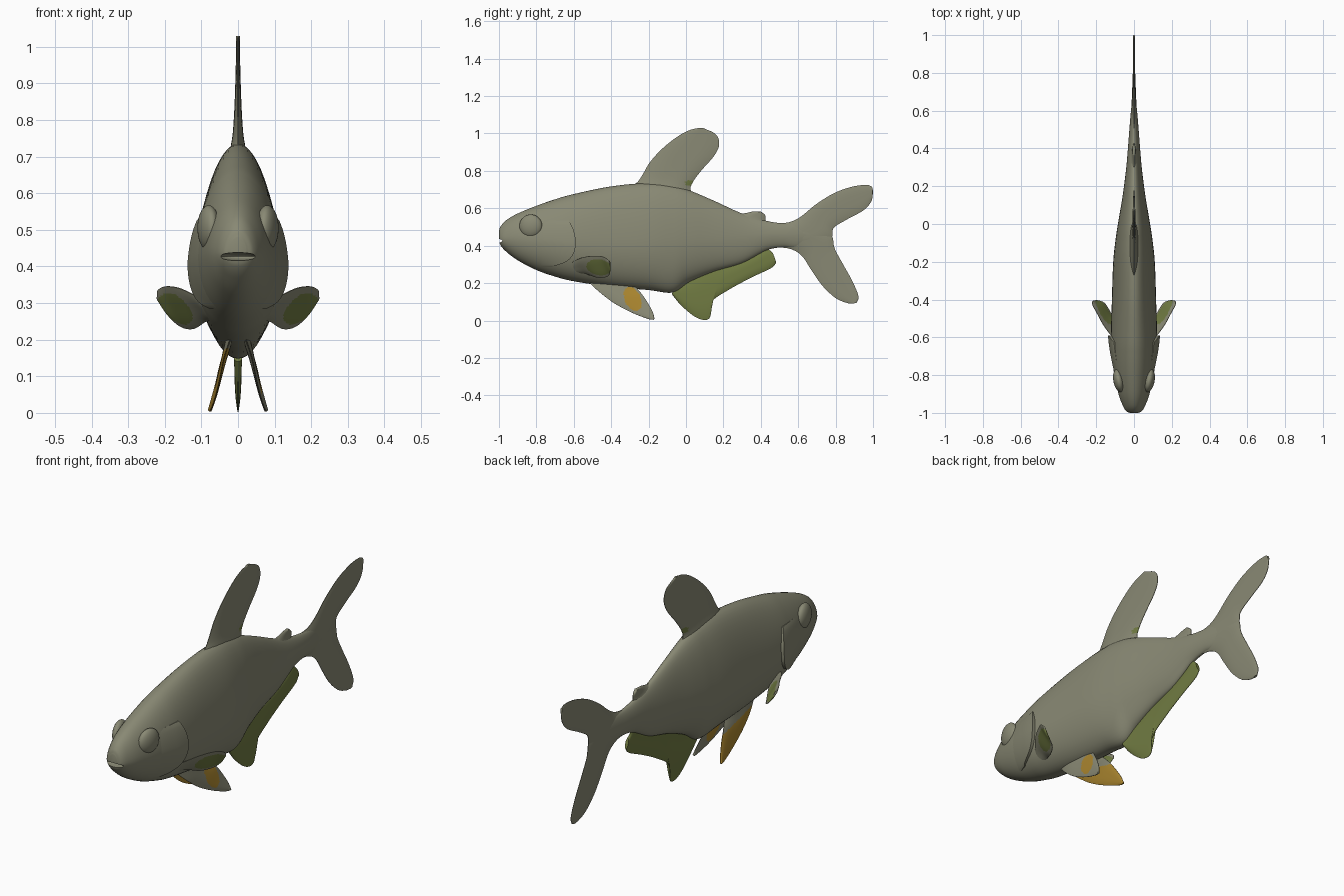
import bpy, bmesh, math
from mathutils import Vector

if "Cube" in bpy.data.objects:
    bpy.data.objects.remove(bpy.data.objects["Cube"])


def material(name, rgb):
    m = bpy.data.materials.new(name)
    m.diffuse_color = (*rgb, 1)
    m.use_nodes = True
    m.node_tree.nodes["Principled BSDF"].inputs["Base Color"].default_value = m.diffuse_color
    return m


GREY = material("olive grey", (0.25, 0.25, 0.175))
GREEN = material("fin green", (0.165, 0.20, 0.055))
ORANGE = material("fin orange", (0.40, 0.235, 0.028))


def spline(points, n):
    """n + 1 samples along a Catmull-Rom curve of any dimension."""
    p = [tuple(2 * a - b for a, b in zip(points[0], points[1]))] + list(points)
    p.append(tuple(2 * a - b for a, b in zip(points[-1], points[-2])))
    out = []
    for k in range(n + 1):
        s = k / n * (len(points) - 1)
        i = min(int(s), len(points) - 2)
        t = s - i
        out.append(tuple(
            0.5 * (2 * b + (c - a) * t + (2 * a - 5 * b + 4 * c - d) * t * t
                   + (3 * b - a - 3 * c + d) * t ** 3)
            for a, b, c, d in zip(*p[i:i + 4])))
    return out


def loft(name, rings, mats=(GREY,), rule=None, angle=50):
    """Closed skin through rings of equal length."""
    bm = bmesh.new()
    vs = [[bm.verts.new(p) for p in r] for r in rings]
    n = len(rings[0])
    for a, b in zip(vs, vs[1:]):
        for j in range(n):
            bm.faces.new((a[j], a[(j + 1) % n], b[(j + 1) % n], b[j]))
    bm.faces.new(vs[0])
    bm.faces.new(vs[-1])
    bmesh.ops.recalc_face_normals(bm, faces=bm.faces)
    if rule:
        for f in bm.faces:
            f.material_index = int(rule(f.calc_center_median()))
    me = bpy.data.meshes.new(name)
    bm.to_mesh(me)
    bm.free()
    for m in mats:
        me.materials.append(m)
    ob = bpy.data.objects.new(name, me)
    bpy.context.collection.objects.link(ob)
    smooth(ob, angle)
    return ob


def smooth(ob, angle):
    bpy.ops.object.select_all(action='DESELECT')
    ob.select_set(True)
    bpy.context.view_layer.objects.active = ob
    bpy.ops.object.shade_smooth_by_angle(angle=math.radians(angle))


def fin(name, lead, trail, base, tip, mats=(GREY,), rule=None, n=48, m=26):
    """Thin lens-shaped blade between a leading and a trailing edge."""
    to3 = lambda pts: [Vector(p if len(p) == 3 else (0, *p)) for p in pts]
    a, b = to3(spline(lead, n)), to3(spline(trail, n))
    k = n // 2
    normal = (b[k] - a[k]).cross(a[k + 4] + b[k + 4] - a[k - 4] - b[k - 4]).normalized()
    rings = []
    for i in range(n + 1):
        h = tip + (base - tip) * (1 - i / n) ** 3
        mid = [a[i].lerp(b[i], j / m) for j in range(m + 1)]
        off = [normal * (0.0012 + h * (1 - abs(2 * j / m - 1) ** 3)) for j in range(m + 1)]
        rings.append([p + o for p, o in zip(mid, off)]
                     + [p - o for p, o in reversed(list(zip(mid, off)))])
    return loft(name, rings, mats, rule)


def ellipse(cy, cz, ry, rz, tilt=0):
    """Rule: true inside a tilted ellipse in side view."""
    c, s = math.cos(tilt), math.sin(tilt)

    def inside(p):
        y, z = p.y - cy, p.z - cz
        return ((y * c + z * s) / ry) ** 2 + ((z * c - y * s) / rz) ** 2 < 1
    return inside


# Body: rows of y, top, bottom, widest height, half width
PROFILE = [
    (-1.00, 0.480, 0.425, 0.445, 0.022), (-0.99, 0.505, 0.400, 0.44, 0.042),
    (-0.96, 0.537, 0.367, 0.44, 0.060), (-0.90, 0.572, 0.322, 0.44, 0.082),
    (-0.80, 0.613, 0.270, 0.43, 0.104), (-0.70, 0.648, 0.235, 0.42, 0.117),
    (-0.60, 0.676, 0.210, 0.41, 0.122), (-0.40, 0.717, 0.180, 0.40, 0.117),
    (-0.20, 0.735, 0.163, 0.40, 0.110), (-0.07, 0.722, 0.150, 0.41, 0.096),
    (0.02, 0.695, 0.207, 0.42, 0.082), (0.15, 0.640, 0.262, 0.43, 0.060),
    (0.30, 0.572, 0.307, 0.44, 0.041), (0.43, 0.533, 0.375, 0.455, 0.030),
    (0.52, 0.519, 0.392, 0.455, 0.023), (0.60, 0.515, 0.390, 0.455, 0.016),
    (0.72, 0.490, 0.420, 0.455, 0.004)]
ROWS = spline(PROFILE, 128)


def ring(row, n=48):
    y, top, bot, zc, w = row
    pts = []
    for k in range(n):
        a = 2 * math.pi * k / n
        s = math.sin(a)
        x = w * math.cos(a) * (1 - 0.1 * max(s, 0))
        pts.append((x, y, zc + s * (top - zc if s > 0 else zc - bot)))
    return pts


def half_width(y, z):
    """Half width of the body at a point in side view."""
    _, top, bot, zc, w = min(ROWS, key=lambda r: abs(r[0] - y))
    for r, q in zip(ROWS, ROWS[1:]):
        if r[0] <= y <= q[0]:
            t = (y - r[0]) / (q[0] - r[0])
            _, top, bot, zc, w = [u + (v - u) * t for u, v in zip(r, q)]
            break
    s = (z - zc) / (top - zc if z > zc else zc - bot)
    return w * math.sqrt(max(0, 1 - s * s)) * (1 - 0.1 * max(s, 0))


body = loft("body", [ring(r) for r in ROWS], angle=40)

# Mouth slit cut into the snout
bpy.ops.mesh.primitive_uv_sphere_add(segments=32, ring_count=16, location=(0, -1.0, 0.427))
cutter = bpy.context.object
cutter.name = "mouth_cutter"
cutter.scale = (0.052, 0.045, 0.011)
cutter.hide_render = True
bpy.context.view_layer.objects.active = body
mod = body.modifiers.new("mouth", 'BOOLEAN')
mod.object, mod.operation, mod.solver = cutter, 'DIFFERENCE', 'EXACT'
bpy.ops.object.modifier_apply(modifier="mouth")
bpy.data.objects.remove(cutter)

# Gill covers: raised shells following the head; eyes: low bulges
GILL = spline([(-0.72, 0.285), (-0.64, 0.315), (-0.60, 0.36), (-0.59, 0.42),
               (-0.60, 0.48), (-0.625, 0.535)], 24)
for s, side in ((1, "right"), (-1, "left")):
    rings = []
    for i, (ye, z) in enumerate(GILL):
        rise = 0.004 + 0.012 * math.sin(math.pi * i / 24) ** 0.5
        outer, inner = [], []
        for k in range(17):
            t = k / 16
            y = -0.80 + (ye + 0.80) * t
            w = half_width(y, z)
            outer.append((s * (w - 0.003 + (rise + 0.003) * t), y, z))
            inner.append((s * max(w - 0.02, 0), y, z))
        rings.append(outer + inner[::-1])
    loft("gill_cover_" + side, rings, angle=40)

    bpy.ops.mesh.primitive_uv_sphere_add(segments=32, ring_count=20,
                                         location=(s * 0.080, -0.83, 0.505))
    eye = bpy.context.object
    eye.name = "eye_" + side
    eye.scale = (0.029, 0.062, 0.062)
    eye.rotation_euler = (0, 0, s * -0.2)
    eye.data.materials.append(GREY)
    smooth(eye, 60)

# Dorsal fin
fin("dorsal_fin",
    [(-0.33, 0.69), (-0.265, 0.735), (-0.235, 0.775), (-0.19, 0.85),
     (-0.12, 0.925), (-0.04, 0.987), (0.02, 1.018), (0.07, 1.03)],
    [(0.06, 0.65), (0.025, 0.70), (0.04, 0.745), (0.085, 0.805),
     (0.15, 0.88), (0.177, 0.94), (0.16, 0.995), (0.09, 1.03)],
    0.030, 0.004, (GREY, GREEN), ellipse(0.02, 0.735, 0.025, 0.015))

# Small fatty fin in front of the tail
fin("adipose_fin",
    [(0.25, 0.57), (0.31, 0.573), (0.36, 0.583), (0.395, 0.583)],
    [(0.45, 0.50), (0.426, 0.53), (0.425, 0.56), (0.405, 0.58)], 0.016, 0.007)

# Tail fin: two lobes overlapping at the root
fin("tail_upper_lobe",
    [(0.48, 0.517), (0.56, 0.528), (0.62, 0.56), (0.70, 0.625), (0.80, 0.685),
     (0.90, 0.718), (0.97, 0.724), (0.995, 0.715)],
    [(0.55, 0.40), (0.69, 0.40), (0.775, 0.44), (0.79, 0.495), (0.86, 0.54),
     (0.95, 0.59), (0.992, 0.64), (1.0, 0.695)], 0.016, 0.004)
fin("tail_lower_lobe",
    [(0.48, 0.393), (0.56, 0.382), (0.62, 0.345), (0.67, 0.27), (0.73, 0.185),
     (0.80, 0.12), (0.86, 0.094), (0.89, 0.09)],
    [(0.55, 0.50), (0.69, 0.50), (0.775, 0.46), (0.795, 0.385), (0.84, 0.30),
     (0.89, 0.21), (0.922, 0.13), (0.913, 0.095)], 0.016, 0.004)

# Anal fin
fin("anal_fin",
    [(-0.07, 0.16), (-0.04, 0.19), (0.02, 0.215), (0.09, 0.248), (0.16, 0.272),
     (0.23, 0.292), (0.30, 0.315), (0.38, 0.35), (0.43, 0.383), (0.465, 0.36)],
    [(-0.075, 0.14), (-0.03, 0.085), (0.04, 0.025), (0.095, 0.003), (0.13, 0.02),
     (0.138, 0.10), (0.23, 0.165), (0.35, 0.23), (0.455, 0.28), (0.483, 0.31)],
    0.010, 0.007, (GREEN,))

# Paired belly and breast fins
for s, side in ((1, "right"), (-1, "left")):
    flip = lambda pts: [(s * x, y, z) for x, y, z in pts]
    patch = (ellipse(-0.285, 0.115, 0.042, 0.068, 0.45) if s > 0
             else lambda p: p.z < 0.14 - 0.2 * (p.y + 0.3))
    fin("pelvic_fin_" + side,
        flip([(0.02, -0.52, 0.205), (0.038, -0.46, 0.15), (0.05, -0.38, 0.09),
              (0.063, -0.28, 0.038), (0.074, -0.20, 0.008), (0.077, -0.175, 0.004)]),
        flip([(0.025, -0.30, 0.21), (0.03, -0.265, 0.175), (0.044, -0.235, 0.14),
              (0.055, -0.205, 0.095), (0.068, -0.178, 0.045), (0.077, -0.168, 0.010)]),
        0.010, 0.004, (GREY, ORANGE), patch)
    fin("pectoral_fin_" + side,
        flip([(0.09, -0.62, 0.305), (0.125, -0.585, 0.325), (0.165, -0.53, 0.342),
              (0.20, -0.465, 0.345), (0.219, -0.43, 0.335), (0.220, -0.412, 0.32)]),
        flip([(0.06, -0.60, 0.25), (0.085, -0.54, 0.25), (0.12, -0.475, 0.23),
              (0.155, -0.42, 0.235), (0.19, -0.405, 0.265), (0.215, -0.405, 0.305)]),
        0.008, 0.004, (GREY, GREEN), ellipse(-0.465, 0.285, 0.068, 0.042, -0.15))
